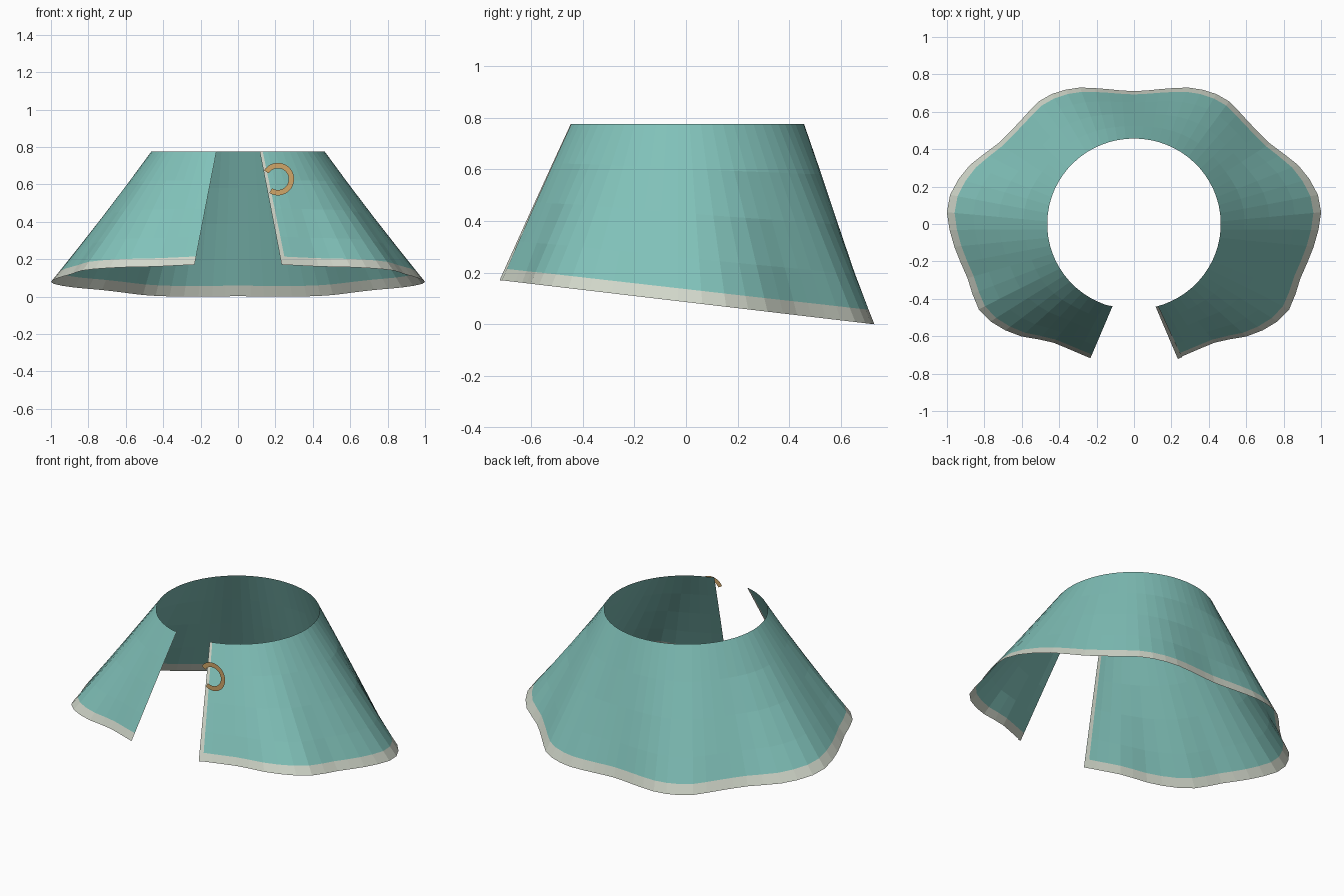
import bpy
import math
from mathutils import Vector

cube = bpy.data.objects.get("Cube")
if cube:
    bpy.data.objects.remove(cube, do_unlink=True)


def material(name, rgb):
    mat = bpy.data.materials.new(name)
    mat.use_nodes = True
    mat.diffuse_color = (*rgb, 1)
    mat.node_tree.nodes["Principled BSDF"].inputs["Base Color"].default_value = (*rgb, 1)
    return mat


TEAL = material("teal cloth", (0.22, 0.54, 0.49))
TRIM = material("pale trim", (0.64, 0.68, 0.59))
GOLD = material("gold metal", (0.63, 0.38, 0.14))

# Hem radius every STEP degrees from the middle of the back round to the front
HEM = [0.71, 0.738, 0.795, 0.829, 0.82, 0.848, 0.945, 1.003,
       0.972, 0.936, 0.945, 0.875, 0.775, 0.752, 0.76]
STEP = 12
TOP_Z = 0.775
TOP_END, HEM_END = math.radians(165.5), math.radians(162)


def hem_radius(angle):
    """Smooth curve through the hem radii, the same on both sides."""
    pos = abs(math.degrees(angle)) / STEP
    i = int(pos)
    f = pos - i
    a, b, c, d = (HEM[min(abs(i + k), len(HEM) - 1)] for k in (-1, 0, 1, 2))
    return b + 0.5 * f * (c - a + f * (2*a - 5*b + 4*c - d + f * (3*(b - c) + d - a)))


def cloth(u, t, offset=0.0):
    """Point on the cape: u runs -1..1 around, t runs 0..1 from neck to hem."""
    a, b = u * TOP_END, u * HEM_END
    top = Vector((0.464 * math.sin(a), 0.457 * math.cos(a), TOP_Z))
    r = hem_radius(b)
    hem = Vector((r * math.sin(b), r * math.cos(b), 0))
    hem.z = 0.0858 - 0.118 * hem.y
    p = top.lerp(hem, t)
    out = Vector((math.sin(b), math.cos(b), 0))
    # The folds fade out towards the neck
    even = math.hypot(0.95 * math.sin(b), 0.74 * math.cos(b))
    return p + out * ((r - even) * (t * t - t) * 0.6 + offset)


def sheet(name, us, ts, mats, offset=0.0, rule=None):
    """Grid of quads over the cloth, facing outward."""
    n = len(us)
    verts = [cloth(u, t, offset) for t in ts for u in us]
    faces = [(j*n + i, j*n + i + 1, (j+1)*n + i + 1, (j+1)*n + i)
             for j in range(len(ts) - 1) for i in range(n - 1)]
    return build(name, verts, faces, mats, rule)


def build(name, verts, faces, mats, rule=None):
    mesh = bpy.data.meshes.new(name)
    mesh.from_pydata(verts, [], faces)
    for m in mats:
        mesh.materials.append(m)
    if rule:
        for p in mesh.polygons:
            p.material_index = rule(p.index)
    mesh.update()
    obj = bpy.data.objects.new(name, mesh)
    bpy.context.collection.objects.link(obj)
    return obj


# Cape body, with the last row of faces as the pale hem
COLS = 60
rows = [0, 0.25, 0.5, 0.75, 0.927, 1]
around = [2 * i / COLS - 1 for i in range(COLS + 1)]
last_row = COLS * (len(rows) - 2)
sheet("cape", around, rows, [TEAL, TRIM], rule=lambda i: int(i >= last_row))

# Front edge trims: outside the left panel, inside the right one
WIDTH = 0.0115
sheet("left_front_trim", [1 - WIDTH, 1], rows, [TRIM], offset=0.004)
sheet("right_front_trim", [-1, WIDTH - 1], rows, [TRIM], offset=-0.003)

# Flat open ring clasp
SEGS = 28
centre = Vector((0.213, -0.555, 0.628))
points = []
for k in range(SEGS + 1):
    ang = math.radians(148 - 270 * k / SEGS)
    ray = Vector((math.cos(ang), 0, math.sin(ang)))
    points += [centre + ray * 0.058, centre + ray * 0.087]
build("clasp", points,
      [(2*k, 2*k + 2, 2*k + 3, 2*k + 1) for k in range(SEGS)], [GOLD])
